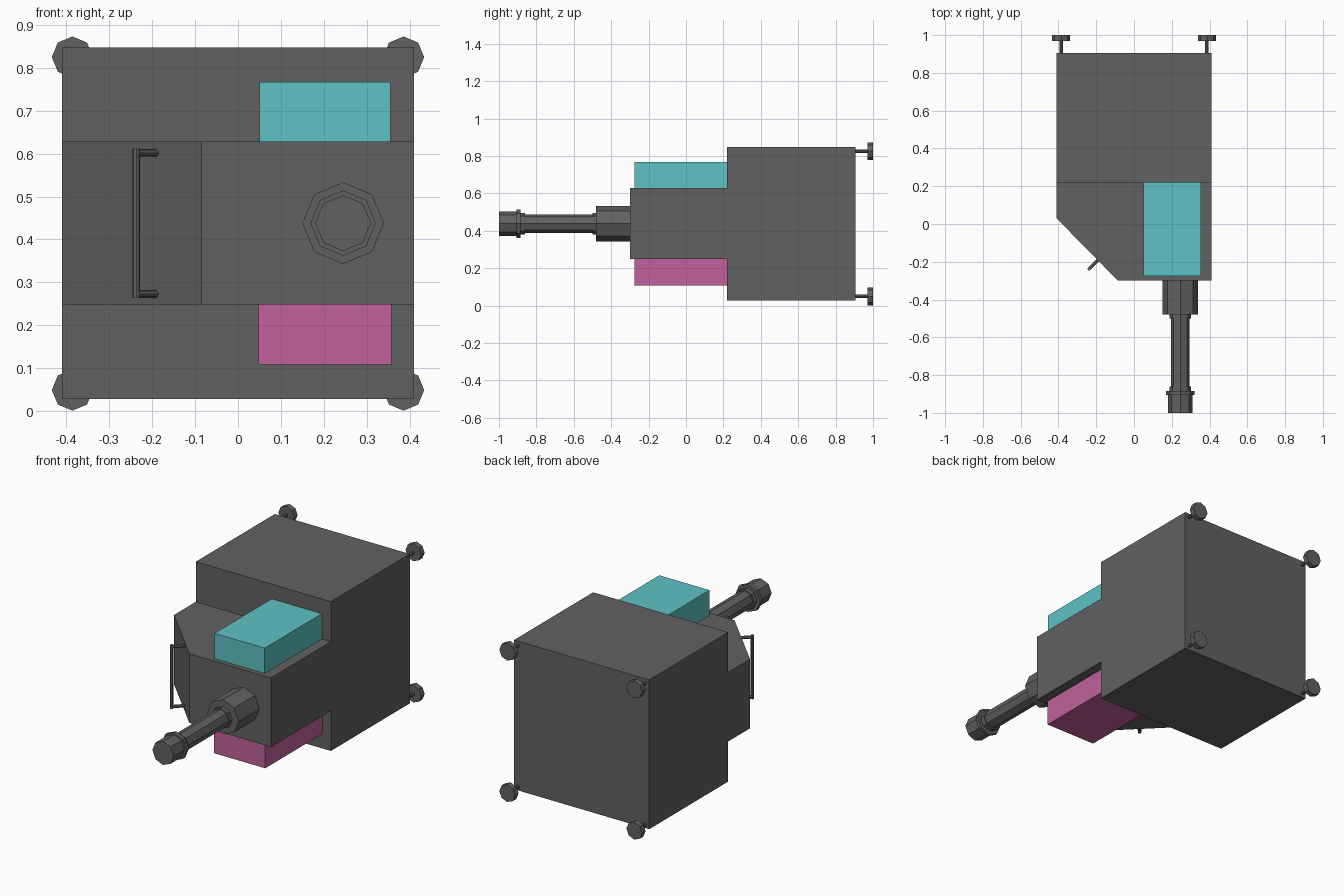
import bpy, bmesh, math
from mathutils import Vector

cube = bpy.data.objects.get("Cube")
if cube:
    bpy.data.objects.remove(cube, do_unlink=True)


def material(name, rgb):
    m = bpy.data.materials.new(name)
    m.use_nodes = True
    m.diffuse_color = (*rgb, 1)
    bsdf = next(n for n in m.node_tree.nodes if n.type == 'BSDF_PRINCIPLED')
    bsdf.inputs["Base Color"].default_value = (*rgb, 1)
    return m


GREY = material("dark grey", (0.12, 0.12, 0.12))
CYAN = material("cyan", (0.11, 0.54, 0.55))
PINK = material("magenta", (0.54, 0.12, 0.335))


def finish(name, bm, mat):
    bmesh.ops.recalc_face_normals(bm, faces=bm.faces)
    mesh = bpy.data.meshes.new(name)
    bm.to_mesh(mesh)
    bm.free()
    mesh.materials.append(mat)
    obj = bpy.data.objects.new(name, mesh)
    bpy.context.collection.objects.link(obj)
    return obj


def prism(name, outline, z0, z1, mat):
    """Extrude an outline in x, y upward from z0 to z1."""
    bm = bmesh.new()
    face = bm.faces.new([bm.verts.new((x, y, z0)) for x, y in outline])
    ext = bmesh.ops.extrude_face_region(bm, geom=[face])
    verts = [g for g in ext["geom"] if isinstance(g, bmesh.types.BMVert)]
    bmesh.ops.translate(bm, verts=verts, vec=(0, 0, z1 - z0))
    return finish(name, bm, mat)


def box(name, x0, x1, y0, y1, z0, z1, mat):
    return prism(name, [(x0, y0), (x1, y0), (x1, y1), (x0, y1)], z0, z1, mat)


def turned(name, origin, axis, profile, mat=GREY, sides=8):
    """Closed turned solid; profile is (distance along axis, radius)."""
    bm = bmesh.new()
    axis = Vector(axis).normalized()
    up = Vector((1, 0, 0)) if abs(axis.z) > 0.9 else Vector((0, 0, 1))
    side = axis.cross(up)
    rings = []
    for d, r in profile:
        ring = []
        for i in range(sides):
            a = math.tau * i / sides
            p = Vector(origin) + axis * d + (up * math.cos(a) + side * math.sin(a)) * r
            ring.append(bm.verts.new(p))
        rings.append(ring)
    for a, b in zip(rings, rings[1:]):
        for i in range(sides):
            j = (i + 1) % sides
            bm.faces.new((a[i], a[j], b[j], b[i]))
    bm.faces.new(rings[0])
    bm.faces.new(rings[-1])
    return finish(name, bm, mat)


# Main housing and chamfered front block
box("rear_housing", -0.41, 0.41, 0.22, 0.905, 0.028, 0.848, GREY)
prism("front_block", [(-0.41, 0.22), (-0.41, 0.03), (-0.085, -0.30),
                      (0.41, -0.30), (0.41, 0.22)], 0.248, 0.628, GREY)

# Coloured boxes above and below the front block
box("upper_box", 0.05, 0.355, -0.275, 0.22, 0.628, 0.767, CYAN)
box("lower_box", 0.048, 0.358, -0.275, 0.22, 0.108, 0.248, PINK)

# Barrel: collar, slim shaft, ring and tip
turned("barrel", (0.245, 0, 0.438), (0, -1, 0),
       [(0.30, 0.095), (0.48, 0.095), (0.48, 0.057), (0.50, 0.057),
        (0.50, 0.05), (0.86, 0.05), (0.86, 0.057), (0.885, 0.057),
        (0.885, 0.076), (0.905, 0.076), (0.905, 0.065), (1.0, 0.065)])

# Rear feet: thin stem with a disc
for sx, xn in ((-1, "right"), (1, "left")):
    for z, zn in ((0.049, "lower"), (0.825, "upper")):
        turned(f"{zn}_{xn}_foot", (sx * 0.386, 0, z), (0, 1, 0),
               [(0.90, 0.009), (0.97, 0.009), (0.97, 0.048), (1.0, 0.048)])

# Grab handle on the chamfer
out = Vector((-1, -1, 0)).normalized()
for z, zn in ((0.273, "lower"), (0.602, "upper")):
    turned(f"{zn}_handle_arm", (-0.187, -0.187, z), out, [(-0.012, 0.009), (0.07, 0.009)])
turned("handle_bar", (-0.237, -0.237, 0), (0, 0, 1), [(0.263, 0.009), (0.612, 0.009)])
